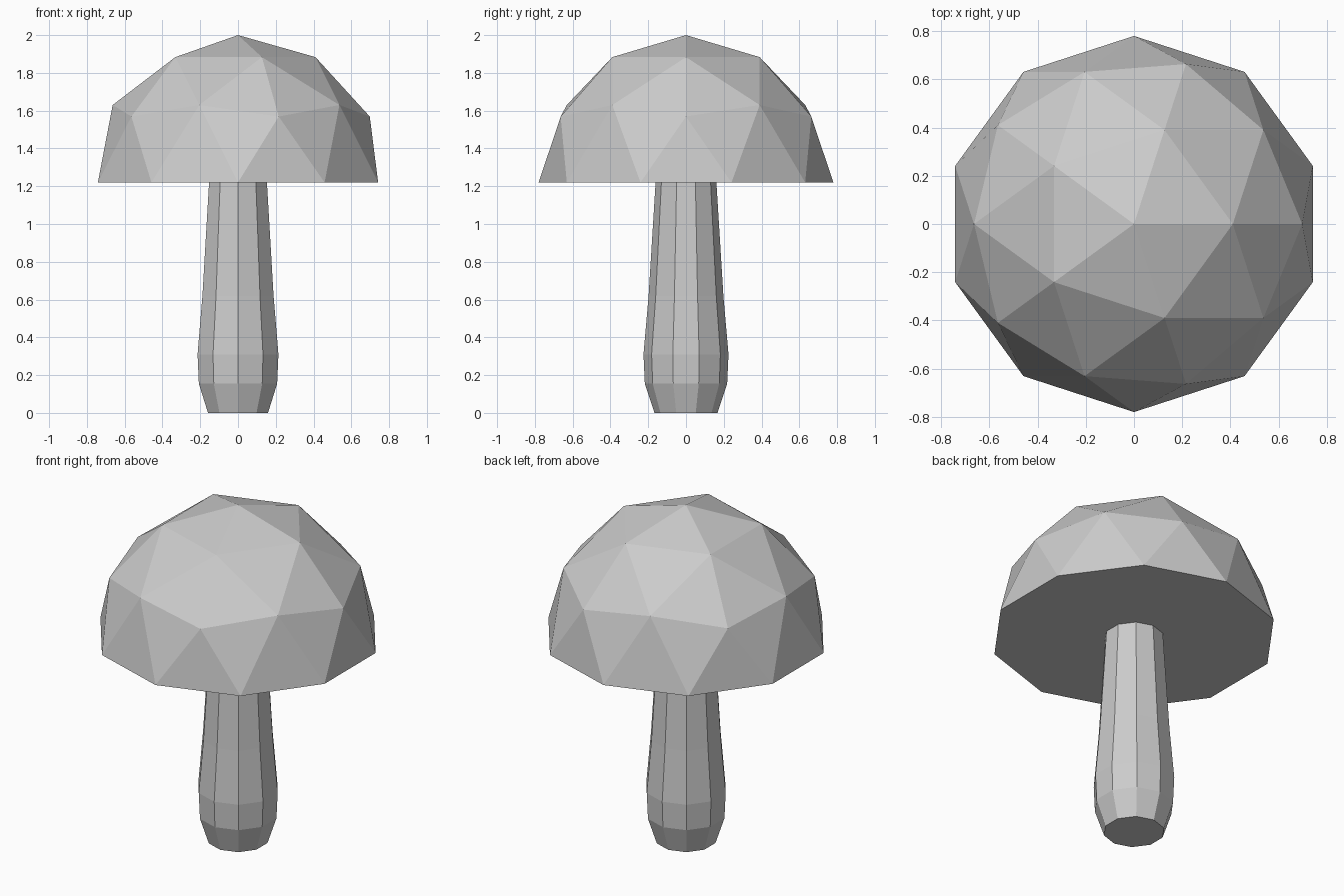
import bpy, bmesh, math

if "Cube" in bpy.data.objects:
    bpy.data.objects.remove(bpy.data.objects["Cube"])

RIM_Z = 1.22
CAP_R = 0.78


def make_object(name, bm):
    bmesh.ops.recalc_face_normals(bm, faces=bm.faces)
    mesh = bpy.data.meshes.new(name)
    bm.to_mesh(mesh)
    bm.free()
    obj = bpy.data.objects.new(name, mesh)
    bpy.context.collection.objects.link(obj)
    return obj


# Cap: upper half of a low-poly icosphere, closed flat underneath
bm = bmesh.new()
bmesh.ops.create_icosphere(bm, subdivisions=2, radius=CAP_R)
lower = [v for v in bm.verts if v.co.z < -0.01]
bmesh.ops.delete(bm, geom=lower, context='VERTS')
rim = [e for e in bm.edges if e.is_boundary]
bmesh.ops.contextual_create(bm, geom=rim)
bmesh.ops.translate(bm, verts=bm.verts, vec=(0, 0, RIM_Z))
make_object("mushroom_cap", bm)

# Stem: ten-sided profile, bulging near the base (radius, height)
profile = [(0.167, 0), (0.218, 0.155), (0.225, 0.31), (0.198, 0.62), (0.161, RIM_Z)]
SIDES = 10
bm = bmesh.new()
rings = []
for r, z in profile:
    angles = [math.pi / 2 + 2 * math.pi * i / SIDES for i in range(SIDES)]
    rings.append([bm.verts.new((r * math.cos(a), r * math.sin(a), z)) for a in angles])
for low, high in zip(rings, rings[1:]):
    for i in range(SIDES):
        j = (i + 1) % SIDES
        bm.faces.new((low[i], low[j], high[j], high[i]))
bm.faces.new(rings[0][::-1])
make_object("mushroom_stem", bm)
